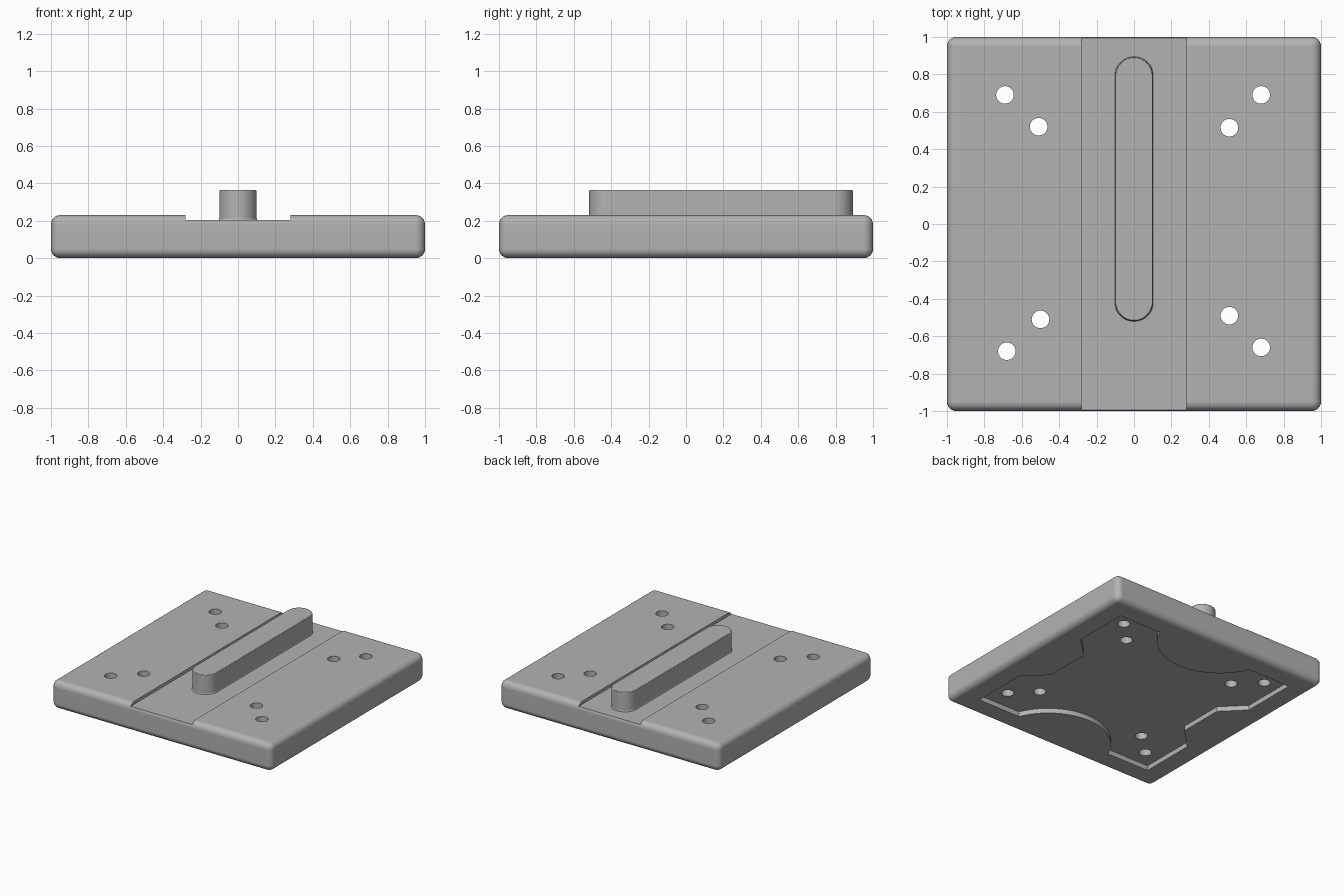
import bpy, bmesh
from math import pi, sin, cos, acos, asin, radians

if "Cube" in bpy.data.objects:
    bpy.data.objects.remove(bpy.data.objects["Cube"])

grey = bpy.data.materials.new("plain_grey")
colour = (0.45, 0.45, 0.45, 1)
grey.diffuse_color = colour
grey.use_nodes = True
grey.node_tree.nodes["Principled BSDF"].inputs["Base Color"].default_value = colour


def add_object(name, bm):
    bmesh.ops.recalc_face_normals(bm, faces=bm.faces)
    mesh = bpy.data.meshes.new(name)
    bm.to_mesh(mesh)
    bm.free()
    mesh.materials.append(grey)
    obj = bpy.data.objects.new(name, mesh)
    bpy.context.collection.objects.link(obj)
    return obj


def prism(outline, z0, z1):
    bm = bmesh.new()
    base = bm.faces.new([bm.verts.new((x, y, z0)) for x, y in outline])
    top = bmesh.ops.extrude_face_region(bm, geom=[base])["geom"]
    verts = [g for g in top if isinstance(g, bmesh.types.BMVert)]
    bmesh.ops.translate(bm, verts=verts, vec=(0, 0, z1 - z0))
    return bm


def rectangle(hx, hy):
    return [(-hx, -hy), (hx, -hy), (hx, hy), (-hx, hy)]


def arc(cx, cy, r, a0, a1, n):
    steps = [a0 + (a1 - a0) * i / n for i in range(n + 1)]
    return [(cx + r * cos(a), cy + r * sin(a)) for a in steps]


def apply_modifier(obj, name):
    bpy.context.view_layer.objects.active = obj
    bpy.ops.object.modifier_apply(modifier=name)


def cut(obj, bm):
    cutter = add_object("cutter", bm)
    cutter.hide_render = True
    mod = obj.modifiers.new("cut", "BOOLEAN")
    mod.operation, mod.solver, mod.object = "DIFFERENCE", "EXACT", cutter
    apply_modifier(obj, mod.name)
    bpy.data.objects.remove(cutter)


def finish(obj):
    bpy.ops.object.select_all(action="DESELECT")
    obj.select_set(True)
    bpy.context.view_layer.objects.active = obj
    bpy.ops.object.shade_smooth_by_angle(angle=radians(28))
    mod = obj.modifiers.new("even_shading", "WEIGHTED_NORMAL")
    mod.keep_sharp = True


# Base plate with all edges rounded
HEIGHT, FLOOR, POCKET = 0.23, 0.205, 0.04
bm = prism(rectangle(1, 1), 0, HEIGHT)
bmesh.ops.bevel(bm, geom=bm.edges[:], offset=0.05, segments=6, profile=0.5, affect="EDGES")
plate = add_object("base_plate", bm)

# Shallow channel running front to back
cut(plate, prism(rectangle(0.28, 1.2), FLOOR, 0.4))

# Underside pocket: square with round bites front and back, angled bites at the sides
S, R = 0.82, 0.47
a = asin((1 - S) / R)
half = [(-S, -S)] + arc(0, -1, R, pi - a, a, 24) + [(S, -S), (S, -0.36), (0.65, -0.19)]
cut(plate, prism(half + [(0.65, 0.19), (S, 0.36), (S, S)]
                 + arc(0, 1, R, -a, a - pi, 24)
                 + [(-S, S), (-S, 0.36), (-0.65, 0.19), (-0.65, -0.19), (-S, -0.36)],
                 -0.1, POCKET))

# Pairs of screw holes near each corner
holes = [(-0.69, 0.69), (-0.51, 0.52), (0.68, 0.69), (0.51, 0.515),
         (-0.68, -0.68), (-0.5, -0.51), (0.68, -0.66), (0.51, -0.49)]
for x, y in holes:
    cut(plate, prism(arc(x, y, 0.047, 0, 2 * pi, 32)[:-1], -0.1, 0.4))
finish(plate)

# Long raised key with round ends and a softened top edge
W, BACK, FRONT = 0.1, 0.792, -0.418
outline = arc(0, BACK, W, 0, pi, 24) + arc(0, FRONT, W, pi, 2 * pi, 24)
bm = prism(outline, FLOOR - 0.02, 0.365)
rim = [e for e in bm.edges if all(v.co.z > 0.36 for v in e.verts)]
bmesh.ops.bevel(bm, geom=rim, offset=0.008, segments=3, profile=0.5, affect="EDGES")
finish(add_object("guide_key", bm))

# Small flare where the key meets the channel
bm = prism([(x * 1.06, y + (0.006 if y > 0 else -0.006)) for x, y in outline], FLOOR - 0.01, FLOOR + 0.008)
for v in bm.verts:
    if v.co.z > FLOOR:
        v.co.x /= 1.06
        v.co.y -= 0.006 if v.co.y > 0 else -0.006
finish(add_object("key_flare", bm))
